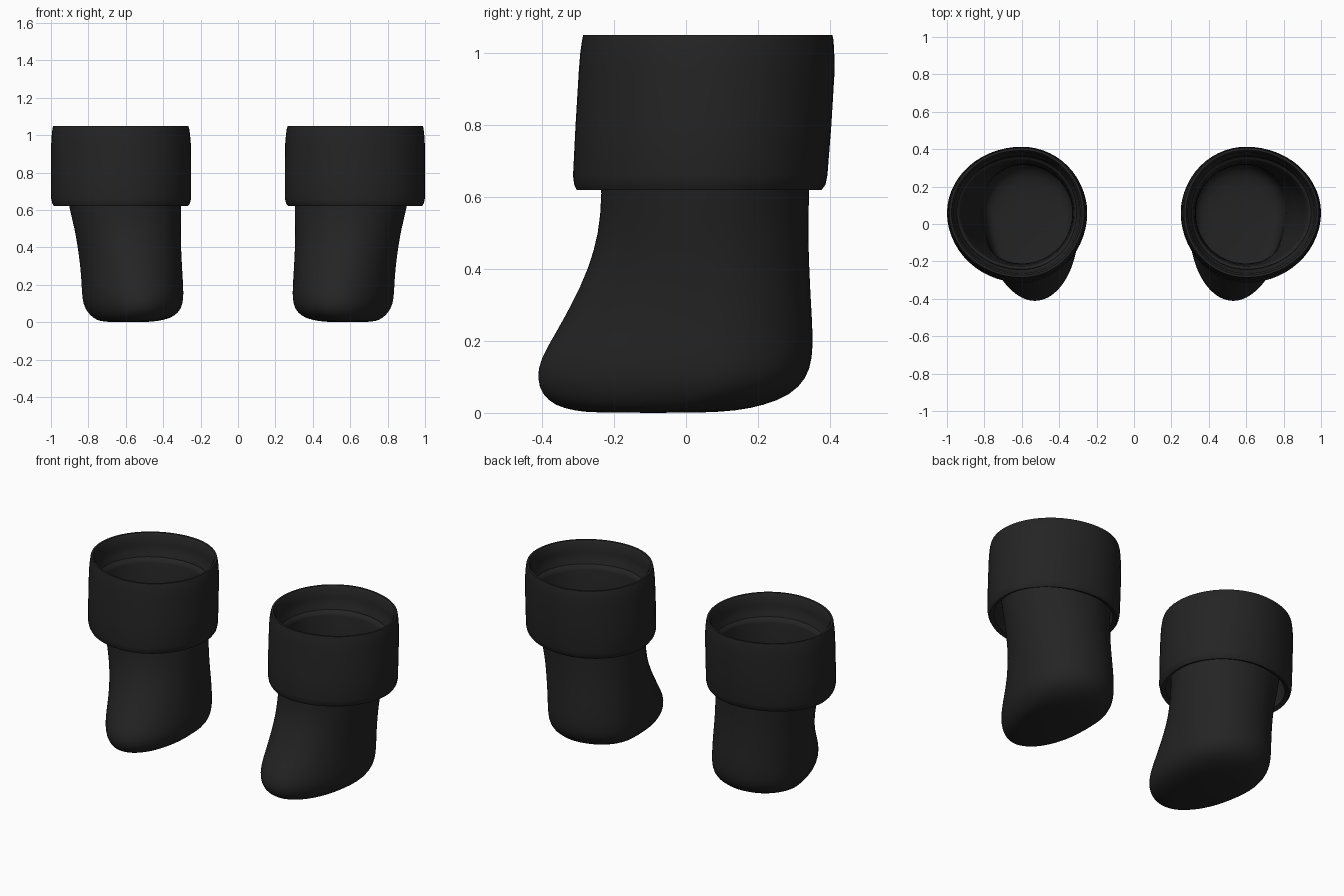
import bpy, bmesh, math

SEGMENTS = 56

black = bpy.data.materials.new("soft black")
black.diffuse_color = (0.0175, 0.0175, 0.0175, 1)


def egg_ring(bm, z, x0, x1, y0, y1, cx, cy, lean=0.0):
    """Ring with a separate radius on each side; lean turns the toe inward."""
    verts = []
    for i in range(SEGMENTS):
        a = 2 * math.pi * i / SEGMENTS
        c, s = math.cos(a), math.sin(a)
        x = cx + c * ((x1 - cx) if c > 0 else (cx - x0))
        y = cy + s * ((y1 - cy) if s > 0 else (cy - y0))
        verts.append(bm.verts.new((x + lean * min(0, y - cy), y, z)))
    return verts


def loft(name, sections, closed, levels):
    """Skin the rings, then mirror the part to make the pair."""
    bm = bmesh.new()
    rings = [egg_ring(bm, *s) for s in sections]
    pairs = list(zip(rings, rings[1:]))
    if closed:
        pairs.append((rings[-1], rings[0]))
    else:
        bm.faces.new(rings[0])
        bm.faces.new(rings[-1])
    for a, b in pairs:
        for i in range(SEGMENTS):
            j = (i + 1) % SEGMENTS
            bm.faces.new((a[i], a[j], b[j], b[i]))
    bmesh.ops.recalc_face_normals(bm, faces=bm.faces)
    mesh = bpy.data.meshes.new(name)
    bm.to_mesh(mesh)
    bm.free()
    mesh.materials.append(black)
    obj = bpy.data.objects.new(name, mesh)
    bpy.context.collection.objects.link(obj)
    bpy.context.view_layer.objects.active = obj
    obj.select_set(True)
    bpy.ops.object.shade_smooth_by_angle(angle=math.radians(45))
    obj.select_set(False)
    obj.modifiers.new("pair", 'MIRROR').use_mirror_merge = False
    if levels:
        sub = obj.modifiers.new("rounding", 'SUBSURF')
        sub.levels = sub.render_levels = levels
    return obj


def inset(s, d, z=None):
    """Copy of a section shrunk by d on all sides."""
    return (s[0] if z is None else z, s[1] + d, s[2] - d, s[3] + d, s[4] - d) + s[5:]


# Boot body: z, x range, y range, centre, toe lean
outer = [
    (0.000, 0.49, 0.69, -0.26, 0.05, 0.58, -0.06, 0.08),
    (0.006, 0.43, 0.74, -0.31, 0.14, 0.58, -0.02, 0.08),
    (0.020, 0.365, 0.77, -0.365, 0.215, 0.575, 0.02, 0.08),
    (0.050, 0.32, 0.805, -0.40, 0.292, 0.57, 0.06, 0.08),
    (0.095, 0.298, 0.828, -0.416, 0.335, 0.57, 0.08, 0.08),
    (0.150, 0.293, 0.835, -0.406, 0.352, 0.57, 0.08, 0.08),
    (0.220, 0.296, 0.838, -0.364, 0.353, 0.57, 0.08, 0.07),
    (0.300, 0.300, 0.844, -0.319, 0.348, 0.57, 0.08, 0.06),
    (0.400, 0.305, 0.857, -0.271, 0.343, 0.58, 0.07, 0.04),
    (0.500, 0.305, 0.874, -0.243, 0.340, 0.59, 0.06, 0.02),
    (0.600, 0.305, 0.900, -0.234, 0.342, 0.60, 0.06, 0.0),
    (0.750, 0.303, 0.928, -0.238, 0.347, 0.60, 0.06, 0.0),
    (0.900, 0.295, 0.955, -0.250, 0.365, 0.60, 0.06, 0.0),
]
# Hollow lining follows the outside down to the insole
lining = [inset(outer[-1], 0.006, 0.918), inset(outer[-1], 0.025, 0.915)]
lining += [inset(s, 0.025) for s in reversed(outer[4:-1])]
lining += [inset(outer[3], 0.025, 0.06), inset(outer[2], 0.03, 0.04)]
loft("boot_body", outer + lining, False, 1)

# Folded cuff with a bevelled lower edge and an open underside
C = (0.60, 0.06)
cuff = [
    (0.620, 0.268, 0.984, -0.304, 0.377) + C,
    (0.635, 0.257, 0.993, -0.311, 0.388) + C,
    (0.660, 0.251, 0.999, -0.314, 0.393) + C,
    (0.800, 0.250, 1.000, -0.307, 0.404) + C,
    (0.950, 0.252, 0.999, -0.298, 0.413) + C,
    (1.000, 0.256, 0.996, -0.294, 0.412) + C,
    (1.035, 0.261, 0.992, -0.289, 0.410) + C,
    (1.050, 0.266, 0.988, -0.286, 0.407) + C,
]
top, low = cuff[-1], cuff[0]
cuff += [inset(top, 0.012), inset(top, 0.022, 1.035), inset(top, 0.026, 0.98),
         inset(top, 0.030, 0.93), inset(top, 0.042, 0.912),
         inset(top, 0.042, 0.89), inset(low, 0.030, 0.80), inset(low, 0.022, 0.63)]
loft("cuff", cuff, True, 0)
